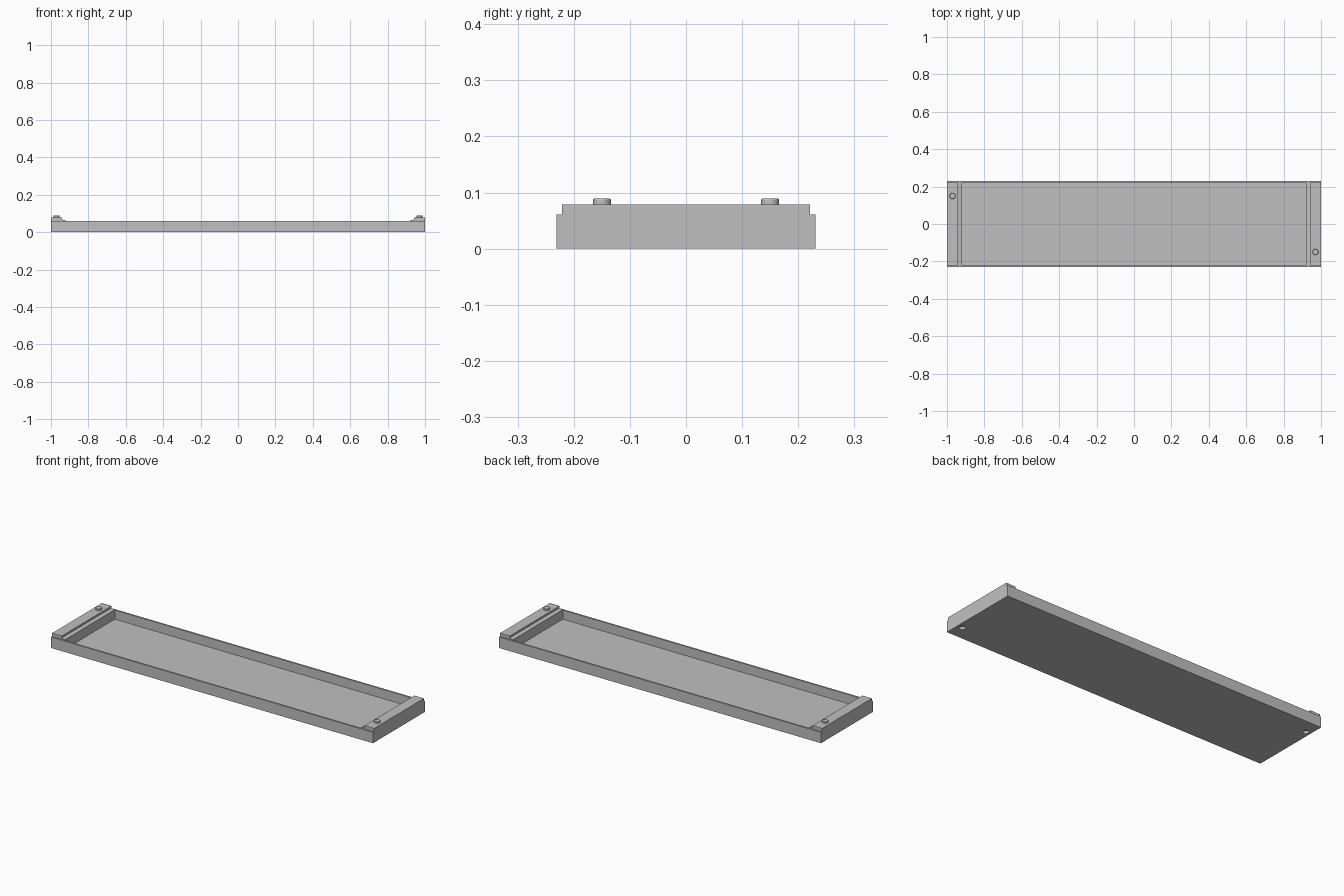
import bpy
import bmesh
from mathutils import Matrix, Vector

cube = bpy.data.objects.get("Cube")
if cube:
    bpy.data.objects.remove(cube, do_unlink=True)

HALF_X, HALF_Y, RIM = 1.0, 0.231, 0.061
WALL, FLOOR = 0.01, 0.01
INNER_X, INNER_Y = 0.92, HALF_Y - WALL
BLOCK_TOP, PEG_TOP = 0.079, 0.089
PEG_X, PEG_Y, PEG_R = 0.97, 0.15, 0.016

grey = bpy.data.materials.new("plain grey")
grey.use_nodes = True
colour = (0.53, 0.53, 0.53, 1)
grey.diffuse_color = colour
grey.node_tree.nodes["Principled BSDF"].inputs["Base Color"].default_value = colour


def finish(name, bm):
    bmesh.ops.recalc_face_normals(bm, faces=bm.faces)
    mesh = bpy.data.meshes.new(name)
    bm.to_mesh(mesh)
    bm.free()
    mesh.materials.append(grey)
    obj = bpy.data.objects.new(name, mesh)
    bpy.context.collection.objects.link(obj)
    return obj


def box(name, half_x, half_y, z0, z1):
    bm = bmesh.new()
    place = Matrix.Translation((0, 0, (z0 + z1) / 2))
    size = Matrix.Diagonal((2 * half_x, 2 * half_y, z1 - z0, 1))
    bmesh.ops.create_cube(bm, size=1, matrix=place @ size)
    return finish(name, bm)


def cylinder(name, x, y, z0, z1, radius):
    bm = bmesh.new()
    bmesh.ops.create_cone(bm, cap_ends=True, segments=32, radius1=radius,
                          radius2=radius, depth=z1 - z0,
                          matrix=Matrix.Translation((x, y, (z0 + z1) / 2)))
    return finish(name, bm)


def smooth(obj):
    bpy.ops.object.select_all(action="DESELECT")
    obj.select_set(True)
    bpy.context.view_layer.objects.active = obj
    bpy.ops.object.shade_smooth_by_angle()


def cut(target, cutter):
    cutter.hide_render = True
    cutter.hide_viewport = True
    cutter.display_type = "WIRE"
    mod = target.modifiers.new(cutter.name, "BOOLEAN")
    mod.operation = "DIFFERENCE"
    mod.solver = "EXACT"
    mod.object = cutter


def end_block(name, side):
    # Raised bar with a small sloping lip on its inner edge
    profile = [(HALF_X, RIM), (HALF_X, BLOCK_TOP), (0.94, BLOCK_TOP),
               (0.94, 0.068), (INNER_X, 0.063), (INNER_X, RIM)]
    bm = bmesh.new()
    face = bm.faces.new([bm.verts.new((side * x, -INNER_Y, z)) for x, z in profile])
    new = bmesh.ops.extrude_face_region(bm, geom=[face])["geom"]
    bmesh.ops.translate(bm, vec=Vector((0, 2 * INNER_Y, 0)),
                        verts=[v for v in new if isinstance(v, bmesh.types.BMVert)])
    return finish(name, bm)


# Shallow open tray
tray = box("tray", HALF_X, HALF_Y, 0, RIM)
cut(tray, box("tray_cavity_cutter", INNER_X, INNER_Y, FLOOR, 0.2))

# End blocks, locating pegs and the matching sockets underneath
for label, side in (("left", 1), ("right", -1)):
    end_block(label + "_end_block", side)
    x, y = side * PEG_X, -side * PEG_Y
    peg = cylinder(label + "_peg", x, y, BLOCK_TOP - 0.004, PEG_TOP, PEG_R)
    bevel = peg.modifiers.new("rounded rim", "BEVEL")
    bevel.width = 0.002
    bevel.segments = 2
    smooth(peg)
    cut(tray, cylinder(label + "_socket_cutter", x, y, -0.02, 0.014, PEG_R + 0.001))
